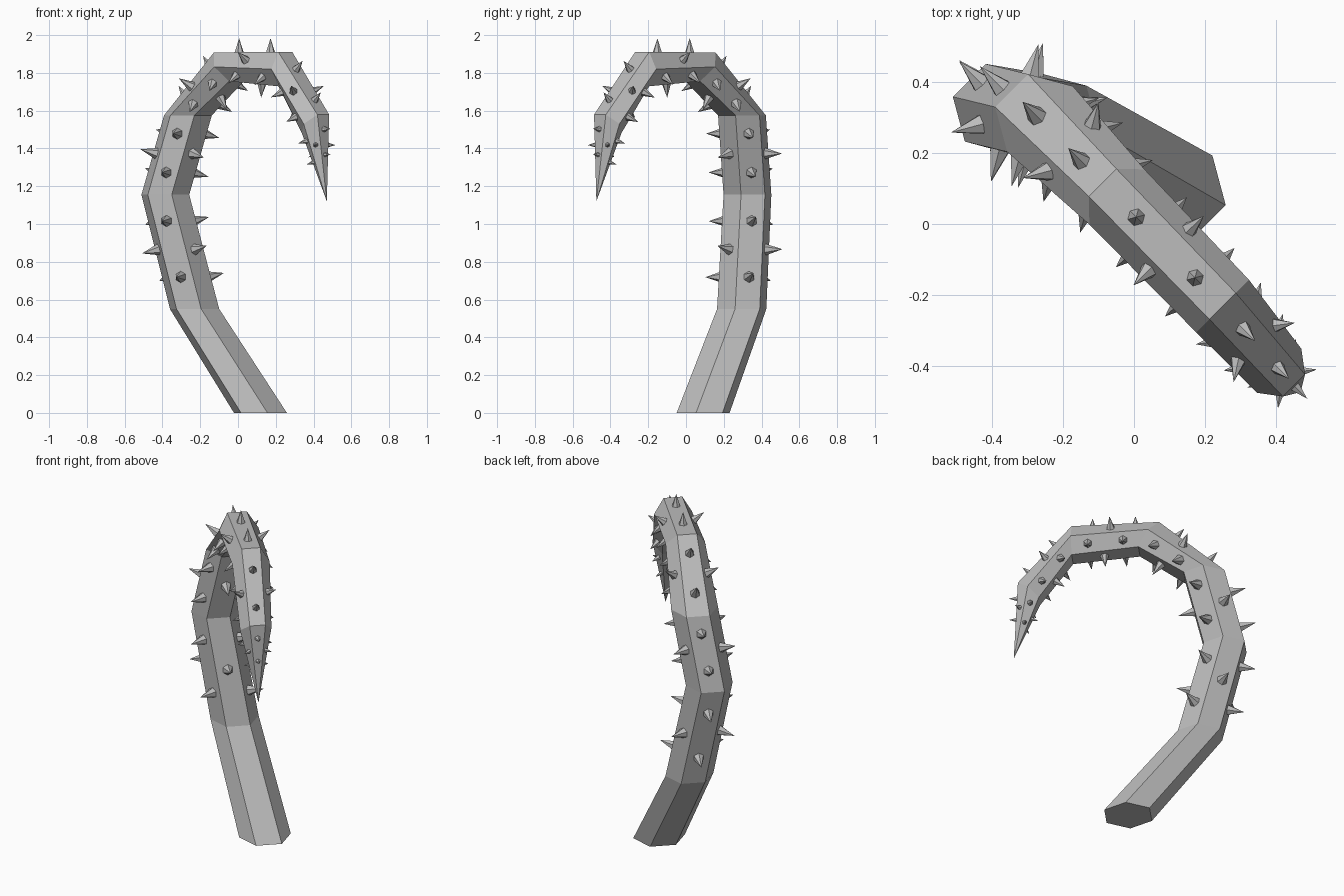
import bpy
import bmesh
from math import sin, cos, radians
from mathutils import Vector

cube = bpy.data.objects.get("Cube")
if cube:
    bpy.data.objects.remove(cube, do_unlink=True)

grey = bpy.data.materials.new("Plain grey")
grey.use_nodes = True
COLOUR = (0.5, 0.5, 0.5, 1)
grey.diffuse_color = COLOUR
grey.node_tree.nodes["Principled BSDF"].inputs["Base Color"].default_value = COLOUR

SIDES = 6
UP = Vector((0, 0, 1))
ALONG = Vector((1, -1, 0)).normalized()   # direction the stem hooks over
ACROSS = Vector((1, 1, 0)).normalized()

# Stem sections: along, across, height, radius, heading from vertical
SECTIONS = [
    (0.02, 0.148, 0.0, 0.145, 0),
    (-0.371, 0.046, 0.55, 0.135, 0),
    (-0.502, -0.042, 1.155, 0.131, 0),
    (-0.397, 0.022, 1.575, 0.131, 0),
    (-0.088, 0.02, 1.832, 0.11, 53),
    (0.341, 0.013, 1.82, 0.105, 90),
    (0.583, -0.003, 1.53, 0.088, 140),
]
TIP = ALONG * 0.668 + ACROSS * -0.003 + UP * 1.12


def section_ring(along, across, height, radius, heading):
    centre = ALONG * along + ACROSS * across + UP * height
    a = radians(heading)
    inward = ALONG * cos(a) - UP * sin(a)
    angles = [radians(60 * k - 30) for k in range(SIDES)]
    return [centre + (inward * cos(t) + ACROSS * sin(t)) * radius for t in angles]


def make_object(name, bm):
    bmesh.ops.recalc_face_normals(bm, faces=bm.faces)
    mesh = bpy.data.meshes.new(name)
    bm.to_mesh(mesh)
    bm.free()
    mesh.materials.append(grey)
    obj = bpy.data.objects.new(name, mesh)
    bpy.context.collection.objects.link(obj)
    return obj


rings = [section_ring(*s) for s in SECTIONS]

# Six-sided stem, closed at the foot and drawn to a point
bm = bmesh.new()
loops = [[bm.verts.new(p) for p in ring] for ring in rings]
tip = bm.verts.new(TIP)
bm.faces.new(loops[0])
for k in range(SIDES):
    n = (k + 1) % SIDES
    for low, high in zip(loops, loops[1:]):
        bm.faces.new((low[k], low[n], high[n], high[k]))
    bm.faces.new((loops[-1][k], loops[-1][n], tip))
make_object("stem", bm)

# Thorns: faces alternate between one and two per segment
bm = bmesh.new()
rings.append([TIP] * SIDES)
radii = [s[3] for s in SECTIONS] + [0]
for i in range(1, len(rings) - 1):
    low, high = rings[i], rings[i + 1]
    last = i == len(rings) - 2
    for k in range(SIDES):
        n = (k + 1) % SIDES
        start, end = (low[k] + low[n]) / 2, (high[k] + high[n]) / 2
        normal = (low[n] - low[k]).cross(end - start).normalized()
        steps = (0.28, 0.77) if k % 2 else (0.52,)
        for t in steps:
            if last:
                t *= 0.6
            r = radii[i] * (1 - t) + radii[i + 1] * t
            length, base = max(0.72 * r, 0.045), max(0.24 * r, 0.014)
            turn = normal.to_track_quat('Z', 'Y').to_matrix().to_4x4()
            turn.translation = start.lerp(end, t) + normal * (length / 2 - 0.004)
            bmesh.ops.create_cone(bm, cap_ends=True, segments=SIDES, radius1=base,
                                  radius2=0, depth=length, matrix=turn)
bmesh.ops.remove_doubles(bm, verts=bm.verts, dist=0.0001)
make_object("thorns", bm)
